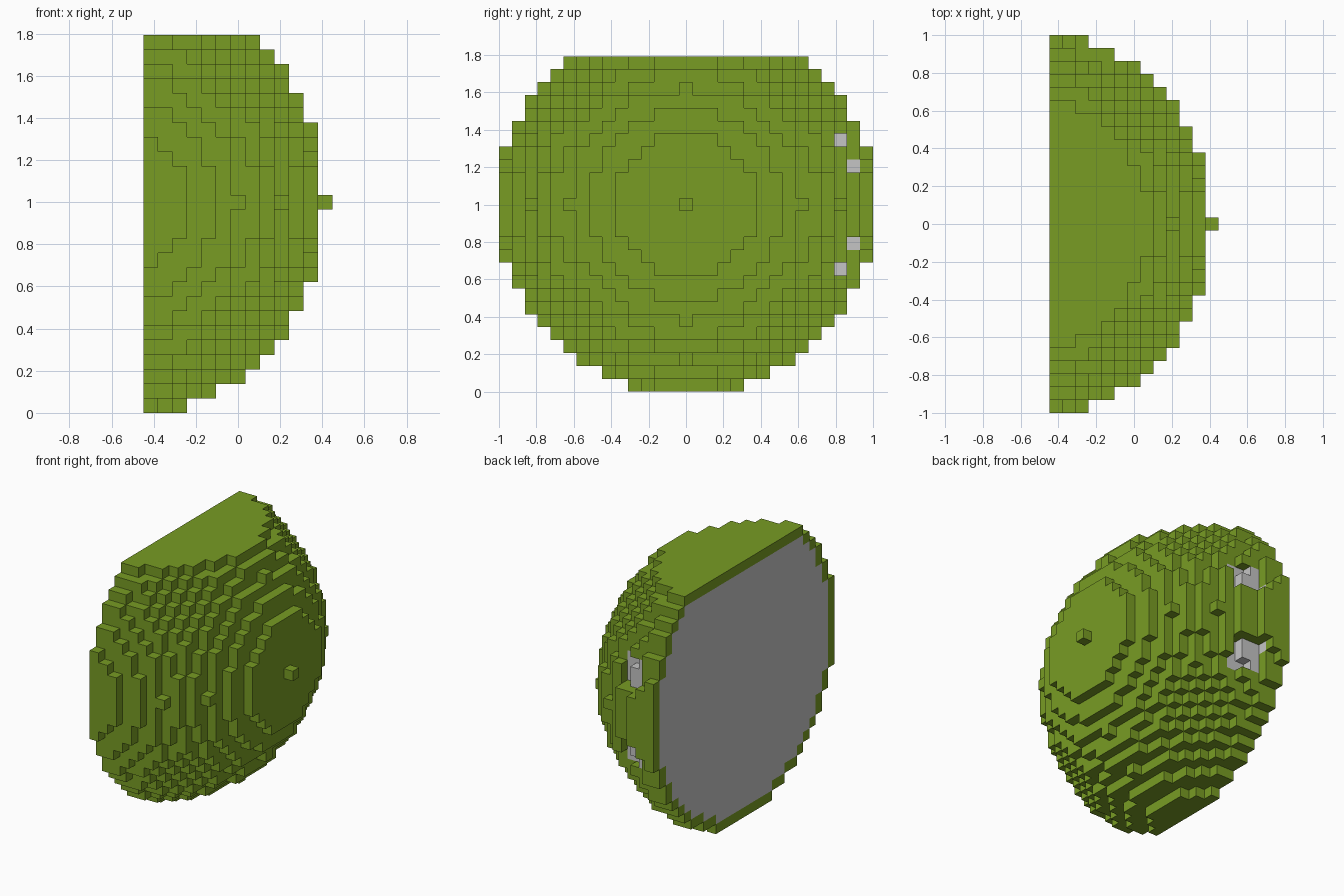
import bpy, bmesh
from itertools import product
from mathutils import Vector

if "Cube" in bpy.data.objects:
    bpy.data.objects.remove(bpy.data.objects["Cube"])

V = 2 / 29            # edge length of one block
CUT = 3               # the ball is sliced this many blocks off its centre
R_OUT, R_IN = 15, 14  # outer radius of shell and of core, in blocks


def material(name, rgb):
    m = bpy.data.materials.new(name)
    m.diffuse_color = (*rgb, 1)
    m.use_nodes = True
    m.node_tree.nodes["Principled BSDF"].inputs["Base Color"].default_value = m.diffuse_color
    return m


def part_at(k, y, z):
    """Which part fills block (k layers from the flat back, y, z), if any."""
    if k < 0 or z > 11:                      # flat back and flat top
        return None
    d = (k + CUT) ** 2 + y * y + z * z
    if d <= R_IN ** 2 and z < 11:
        return "core"
    if d <= R_OUT ** 2 and abs(y) <= 14 and z >= -14:
        # two square openings through the shell on the +y side
        if 2 <= k <= 4 and y >= 12 and 3 <= abs(z) <= 5:
            return None
        return "shell"
    return None


cells = {}
for c in product(range(13), range(-14, 15), range(-14, 12)):
    p = part_at(*c)
    if p:
        cells[c] = p


def build(name, part, mat):
    """Make the exposed block faces of one part."""
    bm = bmesh.new()
    cache = {}

    def vert(p):
        key = tuple(round(2 * a) for a in p)
        if key not in cache:
            cache[key] = bm.verts.new(((p[0] - 6) * V, p[1] * V, (p[2] + 14.5) * V))
        return cache[key]

    for c, p in cells.items():
        if p != part:
            continue
        for axis, s in product(range(3), (-1, 1)):
            n = Vector((0, 0, 0))
            n[axis] = s
            if tuple(int(a + b) for a, b in zip(c, n)) in cells:
                continue
            u = Vector((0, 0, 0))
            u[(axis + 1) % 3] = 0.5
            w = n.cross(u)
            m = Vector(c) + n / 2
            bm.faces.new([vert(q) for q in (m - u - w, m + u - w, m + u + w, m - u + w)])
    me = bpy.data.meshes.new(name)
    bm.to_mesh(me)
    bm.free()
    me.materials.append(mat)
    ob = bpy.data.objects.new(name, me)
    bpy.context.collection.objects.link(ob)


# Green stepped outer skin and the grey filling seen at the back and in the openings
build("outer_shell", "shell", material("leaf green", (0.188, 0.332, 0.0176)))
build("inner_core", "core", material("light grey", (0.558, 0.558, 0.558)))
